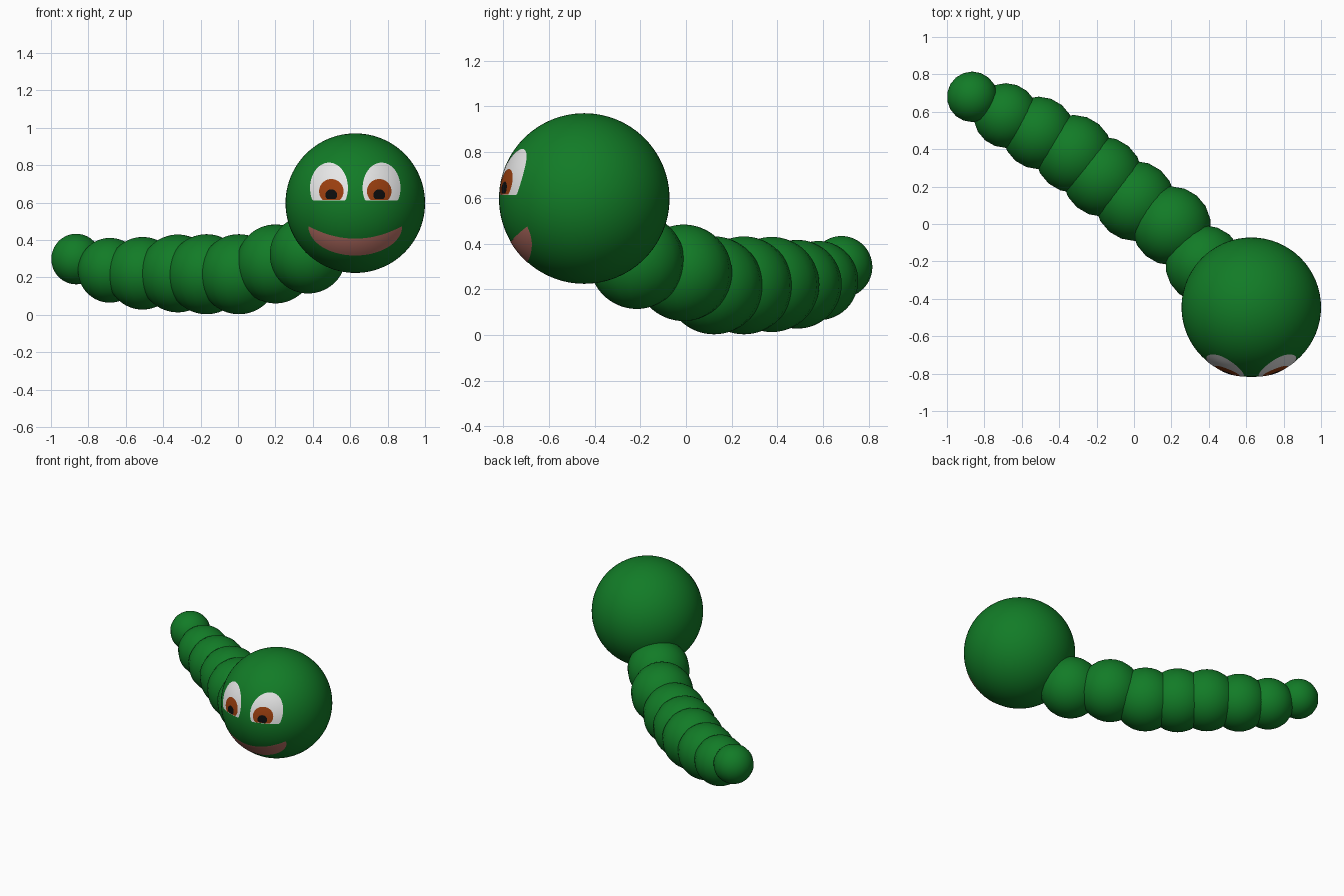
import bpy, bmesh, math
from mathutils import Vector

if "Cube" in bpy.data.objects:
    bpy.data.objects.remove(bpy.data.objects["Cube"])


def material(name, rgb):
    m = bpy.data.materials.new(name)
    m.diffuse_color = (*rgb, 1)
    m.use_nodes = True
    m.node_tree.nodes["Principled BSDF"].inputs["Base Color"].default_value = m.diffuse_color
    return m


GREEN = material("leaf green", (0.006, 0.2, 0.02))
WHITE = material("eye white", (0.8, 0.8, 0.8))
BROWN = material("iris brown", (0.33, 0.05, 0.005))
BLACK = material("pupil black", (0.004, 0.004, 0.004))
PINK = material("mouth pink", (0.5, 0.17, 0.135))

HEAD = Vector((0.627, -0.445, 0.597))
R = 0.373


def finish(bm, name, mat):
    for f in bm.faces:
        f.smooth = True
    me = bpy.data.meshes.new(name)
    bm.to_mesh(me)
    bm.free()
    me.materials.append(mat)
    ob = bpy.data.objects.new(name, me)
    bpy.context.collection.objects.link(ob)
    return ob


def ball(name, centre, r, seg, rings):
    bm = bmesh.new()
    bmesh.ops.create_uvsphere(bm, u_segments=seg, v_segments=rings, radius=r)
    ob = finish(bm, name, GREEN)
    ob.location = centre


def on_head(x, z, lift):
    """Point of the head's front surface at x, z offsets from its centre."""
    y = -math.sqrt(R * R - x * x - z * z)
    return HEAD + Vector((x, y, z)) * ((R + lift) / R)


def patch(name, upper, lower, x0, x1, lift, mat, side=1, nu=28, nv=8):
    """Curved plate on the head between two height functions of t in -1..1."""
    bm = bmesh.new()
    rows = []
    for i in range(nu + 1):
        t = -math.cos(math.pi * i / nu)
        x = side * ((x0 + x1) / 2 + t * (x1 - x0) / 2)
        a, b = lower(t), upper(t)
        rows.append([bm.verts.new(on_head(x, a + (b - a) * j / nv, lift))
                     for j in range(nv + 1)])
    for p, q in zip(rows, rows[1:]):
        for j in range(nv):
            vs = [p[j], q[j], q[j + 1], p[j + 1]]
            bm.faces.new(vs if side > 0 else vs[::-1])
    bmesh.ops.remove_doubles(bm, verts=bm.verts, dist=1e-5)
    finish(bm, name, mat)


def arc(t):
    return math.sqrt(max(0, 1 - t * t))


# Head
ball("head", HEAD, R, 64, 48)

# Body segments from neck to tail: x, y, z, radius
body = [(0.375, -0.215, 0.322, 0.208), (0.2, -0.01, 0.272, 0.211),
        (0.005, 0.123, 0.217, 0.214), (-0.168, 0.253, 0.217, 0.214),
        (-0.322, 0.375, 0.221, 0.208), (-0.51, 0.487, 0.222, 0.194),
        (-0.685, 0.58, 0.238, 0.173), (-0.865, 0.68, 0.298, 0.135)]
for i, (x, y, z, r) in enumerate(body):
    name = "tail_tip" if i == len(body) - 1 else f"body_segment_{i + 1}"
    ball(name, (x, y, z), r, 18, 32)


# Eyes: ovals cut off by a lower lid line
def oval(name, cx, cz, w, h, floor, lift, mat, side):
    patch(name, lambda t: max(cz + h * arc(t), floor),
          lambda t: max(cz - h * arc(t), floor),
          cx - w, cx + w, lift, mat, side)


for side, tag in ((-1, "left"), (1, "right")):
    oval(f"eye_white_{tag}", 0.14, 0.081, 0.101, 0.135, 0.015, 0.0015, WHITE, side)
    oval(f"iris_{tag}", 0.127, 0.063, 0.065, 0.065, 0.018, 0.003, BROWN, side)
    oval(f"pupil_{tag}", 0.127, 0.043, 0.031, 0.03, 0.021, 0.0045, BLACK, side)

# Smiling mouth
patch("mouth", lambda t: -0.122 - 0.067 * (1 - t * t),
      lambda t: -0.122 - 0.157 * arc(t), -0.25, 0.25, 0.0015, PINK)
